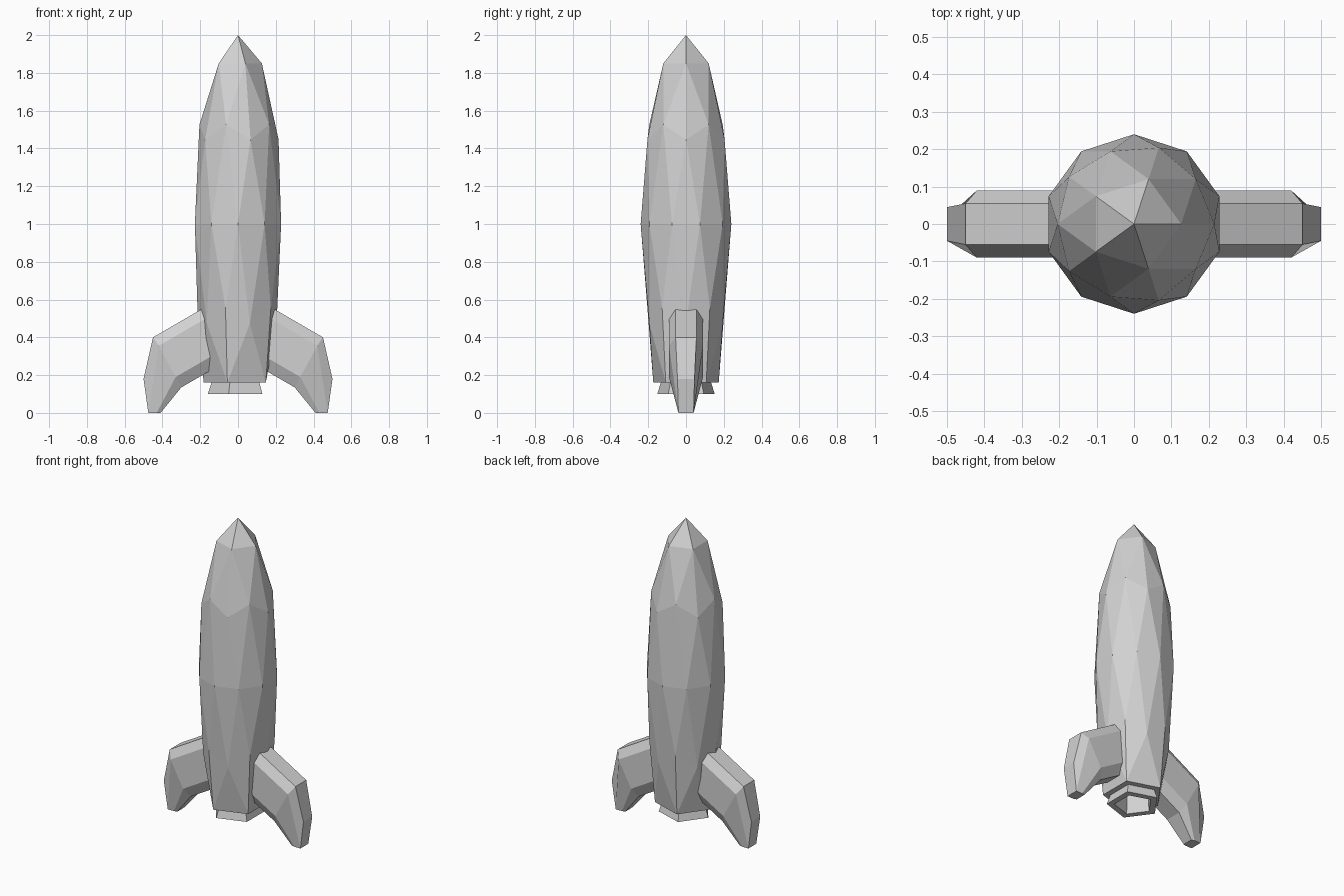
import bpy
import bmesh
from math import cos, sin, pi, atan2

cube = bpy.data.objects.get("Cube")
if cube:
    bpy.data.objects.remove(cube, do_unlink=True)

# One plain grey for the whole model
GREY = (0.64, 0.64, 0.64, 1.0)
grey = bpy.data.materials.new("plain_grey")
grey.use_nodes = True
grey.diffuse_color = GREY
grey.node_tree.nodes["Principled BSDF"].inputs["Base Color"].default_value = GREY


def make_object(name, bm):
    mesh = bpy.data.meshes.new(name)
    bm.to_mesh(mesh)
    bm.free()
    mesh.materials.append(grey)
    obj = bpy.data.objects.new(name, mesh)
    bpy.context.scene.collection.objects.link(obj)
    return obj


def loft(name, rings):
    """Skin equal-length closed rings of points and cap both ends."""
    bm = bmesh.new()
    loops = [[bm.verts.new(p) for p in ring] for ring in rings]
    n = len(loops[0])
    for a, b in zip(loops, loops[1:]):
        for i in range(n):
            j = (i + 1) % n
            bm.faces.new((a[i], a[j], b[j], b[i]))
    caps = [bm.faces.new(loops[0]), bm.faces.new(loops[-1])]
    bmesh.ops.triangulate(bm, faces=[f for f in caps if n > 5])
    bmesh.ops.recalc_face_normals(bm, faces=bm.faces)
    return make_object(name, bm)


# Hull: stretched faceted sphere, its bottom opened into a wide pentagon
HULL_R, BASE_R, BASE_Z = 0.24, 0.182, 0.16
bm = bmesh.new()
bmesh.ops.create_icosphere(bm, subdivisions=2, radius=1.0)
bmesh.ops.delete(bm, geom=[v for v in bm.verts if v.co.z < -0.95], context='VERTS')
for v in bm.verts:
    if v.co.z < -0.8:
        angle = atan2(v.co.y, v.co.x)
        v.co = (BASE_R * cos(angle), BASE_R * sin(angle), BASE_Z)
    else:
        v.co = (v.co.x * HULL_R, v.co.y * HULL_R, 1 + v.co.z)
make_object("hull", bm)


# Engine nozzle: five-sided flared ring with a deep opening and the hull floor
def pentagon(r, z):
    return [(r * cos(pi + k * 2 * pi / 5), r * sin(pi + k * 2 * pi / 5), z)
            for k in range(5)]


nozzle_profile = [(0.10, 0.32), (0.115, 0.10), (0.16, 0.10), (0.14, BASE_Z),
                  (BASE_R, BASE_Z), (0.14, 0.36)]
loft("engine_nozzle", [pentagon(r, z) for r, z in nozzle_profile])

# Fins: chamfered bar running out of the hull, bending down to a narrow tip
elbow = [(0.45, 0.055, 0.40), (0.42, 0.09, 0.355),
         (0.33, 0.09, 0.19), (0.30, 0.055, 0.135)]
tip = [(0.50, 0.045, 0.18), (0.475, 0.04, 0.0),
       (0.43, 0.04, 0.0), (0.41, 0.035, 0.0)]
ROOT_X, SLOPE = 0.13, 0.58
root = [(ROOT_X, y, z + SLOPE * (x - ROOT_X)) for x, y, z in elbow]


def section(half, side):
    """Complete a half section across y and place it on one side."""
    full = half + [(x, -y, z) for x, y, z in reversed(half)]
    return [(side * x, y, z) for x, y, z in full]


for name, side in (("left_fin", 1), ("right_fin", -1)):
    loft(name, [section(half, side) for half in (root, elbow, tip)])
